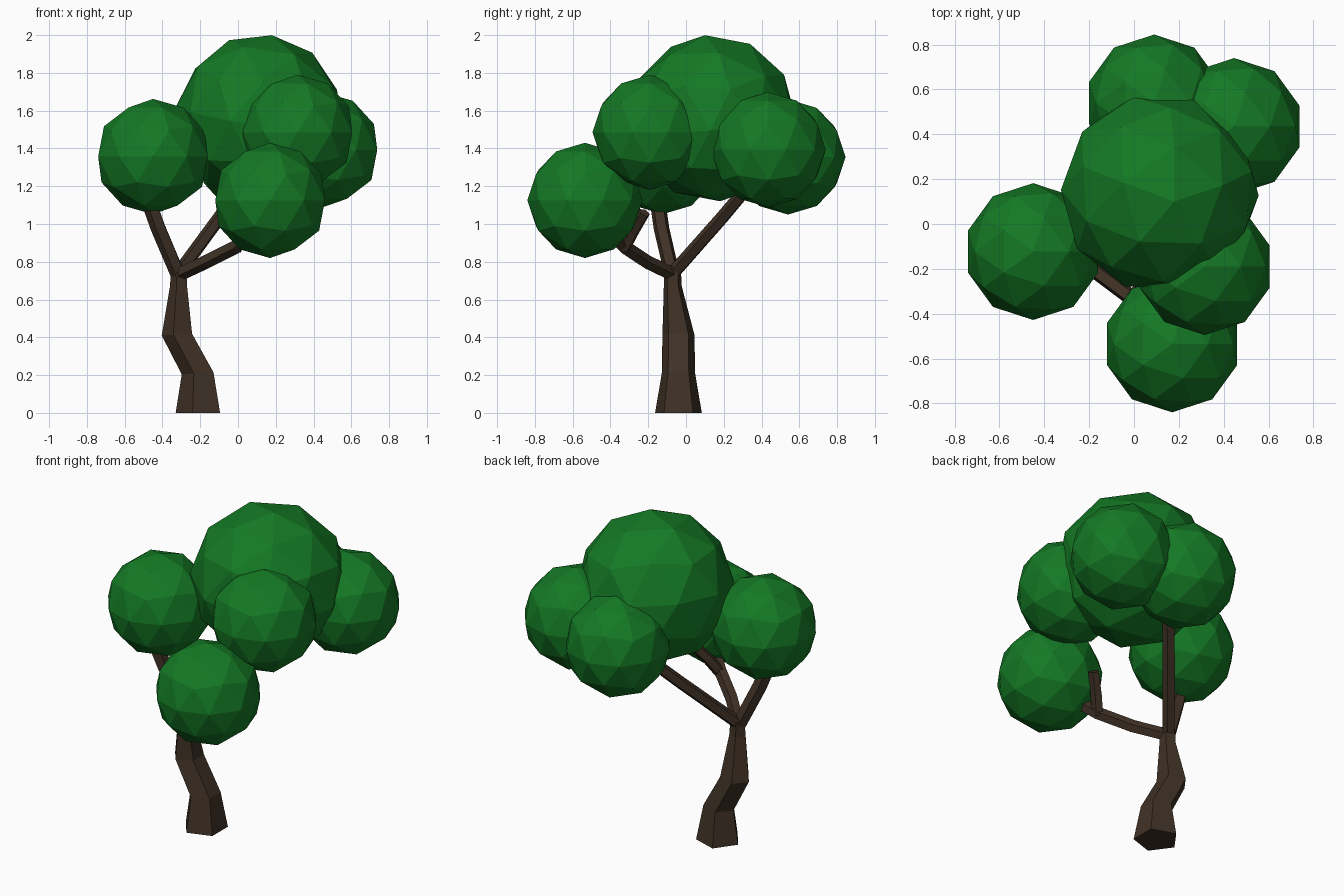
import bpy, bmesh, math
from mathutils import Vector, Matrix

if "Cube" in bpy.data.objects:
    bpy.data.objects.remove(bpy.data.objects["Cube"])


def material(name, rgb):
    m = bpy.data.materials.new(name)
    m.diffuse_color = (*rgb, 1)
    m.use_nodes = True
    m.node_tree.nodes["Principled BSDF"].inputs["Base Color"].default_value = m.diffuse_color
    return m


bark = material("bark", (0.05, 0.031, 0.019))
leaf = material("leaf", (0.007, 0.19, 0.018))


def finish(bm, name, mat):
    bmesh.ops.recalc_face_normals(bm, faces=bm.faces)
    me = bpy.data.meshes.new(name)
    bm.to_mesh(me)
    bm.free()
    me.materials.append(mat)
    bpy.context.collection.objects.link(bpy.data.objects.new(name, me))


def limb(name, path, flat=False, sides=5):
    """Five-sided tapered tube through (x, y, z, radius) points."""
    bm = bmesh.new()
    pts = [Vector(p[:3]) for p in path]
    rings = []
    for i, p in enumerate(pts):
        t = (pts[min(i + 1, len(pts) - 1)] - pts[max(i - 1, 0)]).normalized()
        if flat:
            t = Vector((t.x * 0.25, 0, 1)).normalized() if i else Vector((0, 0, 1))
        q = Vector((0, 0, 1)).rotation_difference(t)
        ring = []
        for k in range(sides):
            a = math.pi + 2 * math.pi * k / sides
            off = Vector((math.cos(a), math.sin(a), 0)) * path[i][3]
            ring.append(bm.verts.new(p + q @ off))
        rings.append(ring)
    for a, b in zip(rings, rings[1:]):
        for k in range(sides):
            n = (k + 1) % sides
            bm.faces.new((a[k], a[n], b[n], b[k]))
    bm.faces.new(rings[0])
    bm.faces.new(rings[-1])
    finish(bm, name, bark)


# Crooked trunk
limb("trunk", [(-.2, -.04, 0, .13), (-.205, -.04, .21, .093),
               (-.315, -.04, .415, .089), (-.31, -.07, .67, .05),
               (-.31, -.07, .76, .045)], flat=True)

# Branches from the fork at the trunk top
limb("left_branch", [(-.31, -.07, .72, .042), (-.42, -.13, .98, .043),
                     (-.47, -.15, 1.12, .043)])
limb("back_branch", [(-.32, -.075, .73, .038), (-.1, .19, 1.03, .037),
                     (.04, .35, 1.22, .036)])
limb("front_branch", [(-.32, -.065, .73, .038), (-.17, -.21, .8, .038),
                      (-.01, -.33, .88, .038), (.1, -.42, .97, .036)])
limb("upright_twig", [(-.01, -.33, .87, .036), (.04, -.28, .96, .034),
                      (.11, -.22, 1.06, .032)])


def foliage(name, centre, radius, rot=Matrix.Identity(4)):
    bm = bmesh.new()
    bmesh.ops.create_icosphere(bm, subdivisions=2, radius=radius,
                               matrix=Matrix.Translation(centre) @ rot)
    finish(bm, name, leaf)


# Five small leaf clumps
for name, c in {"left_foliage": (-.45, -.123, 1.357),
                "front_foliage": (.17, -.535, 1.125),
                "front_right_foliage": (.315, -.19, 1.485),
                "right_foliage": (.447, .435, 1.393),
                "back_foliage": (.09, .54, 1.355)}.items():
    foliage(name, c, .305)

# Large tilted crown
tilt = Vector((0, 0, 1)).rotation_difference(Vector((.065, -.04, .44)))
foliage("crown_foliage", (.115, .14, 1.56), .446,
        tilt.to_matrix().to_4x4() @ Matrix.Rotation(math.radians(16), 4, 'Z'))
